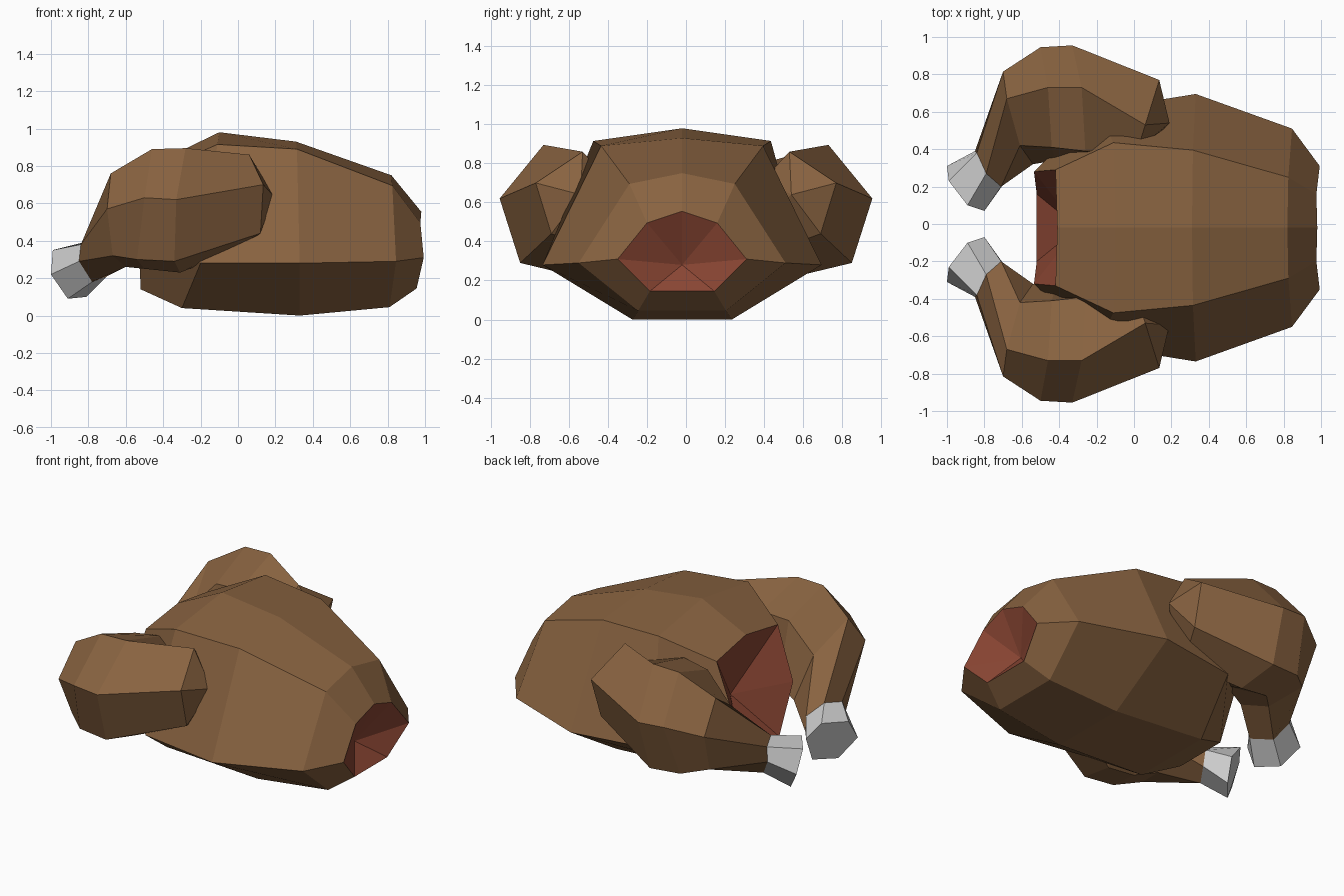
import bpy, bmesh
from mathutils import Vector

if "Cube" in bpy.data.objects:
    bpy.data.objects.remove(bpy.data.objects["Cube"])


def material(name, color):
    m = bpy.data.materials.new(name)
    m.diffuse_color = (*color, 1)
    m.use_nodes = True
    m.node_tree.nodes["Principled BSDF"].inputs["Base Color"].default_value = m.diffuse_color
    return m


skin = material("roasted_skin", (0.25, 0.125, 0.052))
inside = material("cavity_red", (0.26, 0.062, 0.034))


def loft(name, rings, start=None, end=None, mats=(), cap_mat=0):
    """Skin a list of rings; each end gets a fan to a point, or a flat cap."""
    bm = bmesh.new()
    vs = [[bm.verts.new(p) for p in r] for r in rings]
    n = len(vs[0])
    for a, b in zip(vs, vs[1:]):
        for i in range(n):
            j = (i + 1) % n
            bm.faces.new((a[i], a[j], b[j], b[i]))
    for ring, tip in ((vs[0], start), (vs[-1], end)):
        if tip is None:
            bm.faces.new(ring)
        else:
            t = bm.verts.new(tip)
            for i in range(n):
                f = bm.faces.new((ring[i], ring[(i + 1) % n], t))
                f.material_index = cap_mat
    bmesh.ops.recalc_face_normals(bm, faces=bm.faces)
    me = bpy.data.meshes.new(name)
    bm.to_mesh(me)
    bm.free()
    for m in mats:
        me.materials.append(m)
    ob = bpy.data.objects.new(name, me)
    bpy.context.collection.objects.link(ob)
    return ob


def body_ring(half, mid=-0.02):
    """Seven-sided ring from bottom, side, upper and top points of one half."""
    right = [(x, mid + y, z) for x, y, z in half]
    left = [(x, mid - y, z) for x, y, z in half[:3]]
    return right + left[::-1]


# Body: bottom corner, side, upper shoulder, ridge for each station along x
stations = [
    [(-.52, .18, .14), (-.535, .30, .45), (-.42, .31, .78), (-.41, 0, .83)],
    [(-.30, .27, .04), (-.20, .63, .28), (-.11, .455, .915), (-.10, 0, .98)],
    [(.33, .255, .0), (.33, .715, .28), (.315, .415, .89), (.31, 0, .93)],
    [(.81, .225, .045), (.845, .53, .29), (.825, .27, .695), (.82, 0, .75)],
    [(.955, .165, .145), (.993, .33, .31), (.975, .18, .495), (.98, 0, .555)],
]
loft("body", [body_ring(s) for s in stations],
     start=(-.30, -.02, .42), end=(.84, -.02, .28),
     mats=(skin, inside), cap_mat=1)

# Drumstick rings: top, outer, lower outer, bottom, inner, upper inner
thigh = [
    [(.06, .53, .86), (.135, .77, .70), (.12, .69, .44),
     (.0, .45, .35), (.0, .35, .50), (.02, .40, .72)],
    [(-.28, .73, .895), (-.33, .955, .62), (-.34, .85, .29),
     (-.31, .60, .23), (-.26, .36, .42), (-.26, .39, .80)],
    [(-.46, .73, .89), (-.50, .945, .63), (-.54, .83, .30),
     (-.50, .60, .25), (-.42, .34, .40), (-.44, .41, .78)],
    [(-.68, .67, .76), (-.70, .815, .57), (-.67, .72, .32),
     (-.60, .50, .26), (-.54, .32, .33), (-.61, .42, .60)],
]
ankle = [(-.79, .27, .40), (-.84, .38, .38), (-.85, .39, .29),
         (-.78, .33, .18), (-.70, .21, .21), (-.71, .20, .32)]
bone_end = [(-.89, .10, .36), (-.99, .23, .35), (-1.0, .31, .22),
            (-.91, .24, .09), (-.81, .12, .10), (-.80, .07, .25)]


def side_rings(rings, s):
    return [[(x, s * y, z) for x, y, z in r] for r in rings]


for s, label in ((-1, "front"), (1, "back")):
    # Meaty leg with a blunt hip end
    loft(f"{label}_drumstick", side_rings(thigh + [ankle], s),
         start=(.19, s * .54, .64), mats=(skin,))
    # Grey bone end
    loft(f"{label}_bone_end", side_rings([ankle, bone_end], s))
